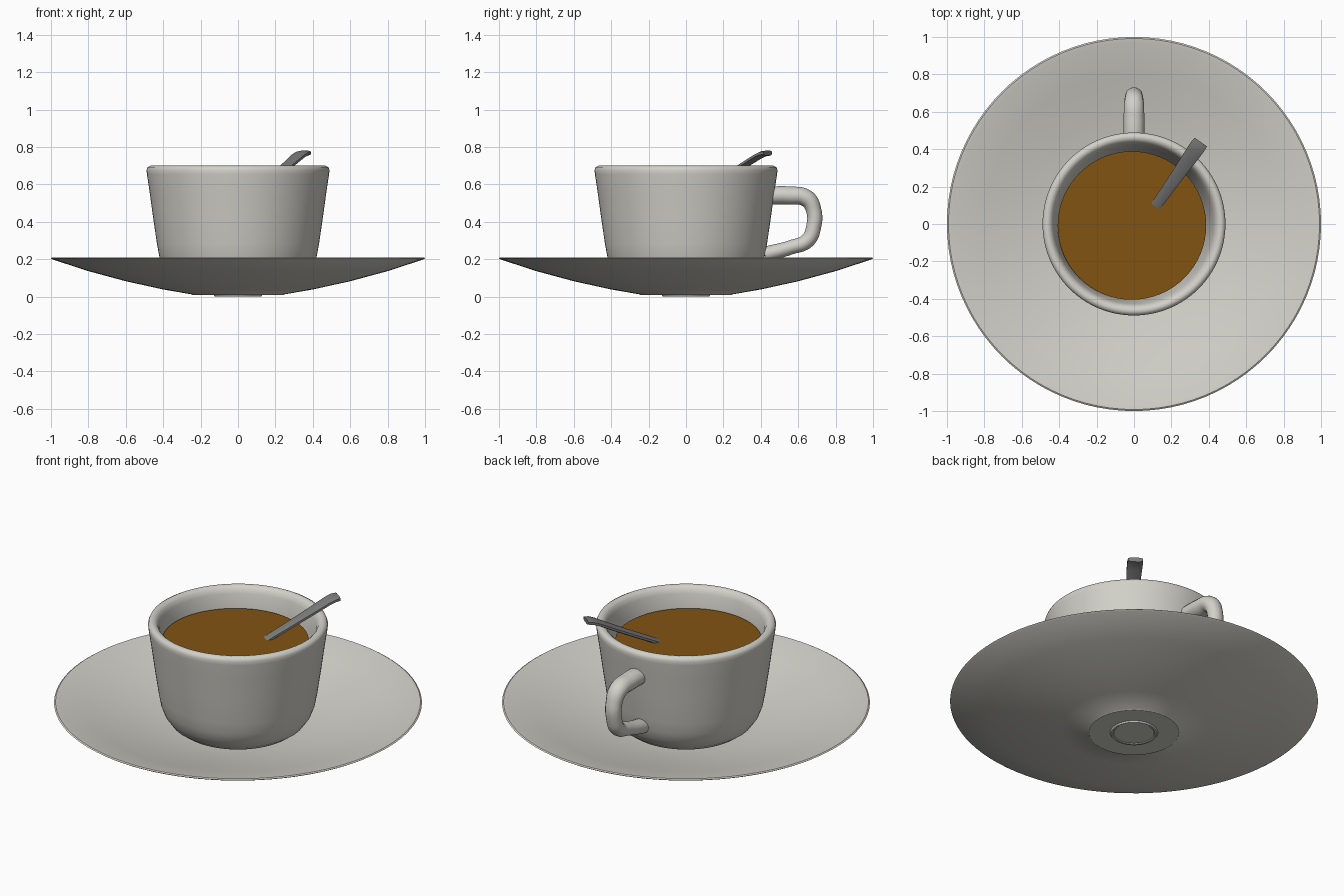
import bpy, bmesh, math
from mathutils import Vector

cube = bpy.data.objects.get("Cube")
if cube:
    bpy.data.objects.remove(cube, do_unlink=True)


def make_material(name, rgb, roughness=0.5):
    mat = bpy.data.materials.new(name)
    mat.use_nodes = True
    mat.diffuse_color = (*rgb, 1)
    bsdf = mat.node_tree.nodes["Principled BSDF"]
    bsdf.inputs["Base Color"].default_value = (*rgb, 1)
    bsdf.inputs["Roughness"].default_value = roughness
    return mat


porcelain = make_material("warm white porcelain", (0.64, 0.63, 0.58))
brown = make_material("coffee brown", (0.22, 0.088, 0.006))
steel = make_material("grey steel", (0.2, 0.2, 0.2))


def finish(obj, mat, angle=35):
    obj.data.materials.clear()
    obj.data.materials.append(mat)
    bpy.ops.object.select_all(action="DESELECT")
    obj.select_set(True)
    bpy.context.view_layer.objects.active = obj
    bpy.ops.object.shade_smooth_by_angle(angle=math.radians(angle))


def add_mesh(name, bm):
    bmesh.ops.recalc_face_normals(bm, faces=bm.faces)
    mesh = bpy.data.meshes.new(name)
    bm.to_mesh(mesh)
    bm.free()
    obj = bpy.data.objects.new(name, mesh)
    bpy.context.collection.objects.link(obj)
    return obj


def lathe(name, profile, mat, angle=35, steps=96):
    """Spin a radius/height profile around the z axis."""
    bm = bmesh.new()
    verts = [bm.verts.new((r, 0, z)) for r, z in profile]
    edges = [bm.edges.new(pair) for pair in zip(verts, verts[1:])]
    bmesh.ops.spin(bm, geom=verts + edges, cent=(0, 0, 0), axis=(0, 0, 1),
                   angle=math.tau, steps=steps, use_duplicate=False)
    bmesh.ops.remove_doubles(bm, verts=bm.verts, dist=0.0005)
    obj = add_mesh(name, bm)
    finish(obj, mat, angle)
    return obj


# Saucer: shallow dish with a stepped foot
lathe("saucer", [
    (0, 0.004), (0.11, 0.004), (0.115, 0), (0.125, 0), (0.13, 0.008),
    (0.245, 0.008), (0.25, 0.012), (0.4, 0.038), (0.6, 0.082), (0.8, 0.136),
    (0.99, 0.198), (1, 0.205), (0.992, 0.21), (0.97, 0.207),
    (0.8, 0.16), (0.6, 0.106), (0.4, 0.064), (0.25, 0.045), (0, 0.042)],
    porcelain, 30)

# Cup: flared wall, rounded base and rolled rim
lathe("cup", [
    (0, 0.055), (0.25, 0.055), (0.32, 0.072), (0.365, 0.105), (0.4, 0.155),
    (0.42, 0.21), (0.433, 0.28), (0.455, 0.43), (0.474, 0.57), (0.487, 0.655),
    (0.489, 0.677), (0.483, 0.692), (0.468, 0.7), (0.452, 0.697),
    (0.438, 0.685), (0.428, 0.66), (0.414, 0.585), (0.39, 0.4),
    (0.37, 0.24), (0.33, 0.14), (0.25, 0.1), (0, 0.095)],
    porcelain, 60)

# Coffee surface, a touch off centre
bm = bmesh.new()
bmesh.ops.create_circle(bm, cap_ends=True, segments=64, radius=0.397)
coffee = add_mesh("coffee", bm)
coffee.location = (-0.011, -0.008, 0.585)
finish(coffee, brown)

# Handle: tapered tube running down the back of the cup
curve = bpy.data.curves.new("handle", "CURVE")
curve.dimensions = "3D"
curve.bevel_depth = 0.05
curve.bevel_resolution = 5
curve.use_fill_caps = True
curve.resolution_u = 8
path = [(0.44, 0.54, 1), (0.55, 0.54, 1), (0.645, 0.525, 0.95),
        (0.682, 0.465, 0.84), (0.682, 0.37, 0.82), (0.65, 0.3, 0.82),
        (0.56, 0.263, 0.78), (0.42, 0.225, 0.85)]
spline = curve.splines.new("BEZIER")
spline.bezier_points.add(len(path) - 1)
for point, (y, z, radius) in zip(spline.bezier_points, path):
    point.co = (0, y, z)
    point.radius = radius
    point.handle_left_type = point.handle_right_type = "AUTO"
handle = bpy.data.objects.new("handle", curve)
bpy.context.collection.objects.link(handle)
bpy.ops.object.select_all(action="DESELECT")
handle.select_set(True)
bpy.context.view_layer.objects.active = handle
bpy.ops.object.convert(target="MESH")
handle = bpy.context.view_layer.objects.active
handle.scale.x = 1.12
finish(handle, porcelain, 50)

# Spoon: flat strip lofted from the sunken bowl to the handle tip
start = Vector((0.13, 0.115, 0))
along = Vector((0.575, 0.818, 0))
side = Vector((0.818, -0.575, 0))
stations = [  # distance along, height, half width
    (-0.46, 0.37, 0.035), (-0.42, 0.36, 0.065), (-0.35, 0.37, 0.08),
    (-0.27, 0.42, 0.06), (-0.2, 0.48, 0.027), (0, 0.588, 0.029),
    (0.13, 0.65, 0.033), (0.25, 0.709, 0.038), (0.33, 0.75, 0.042),
    (0.365, 0.764, 0.043), (0.395, 0.768, 0.04)]
bm = bmesh.new()
rings = []
for dist, z, half in stations:
    centre = start + along * dist + Vector((0, 0, z))
    rings.append([bm.verts.new(centre + side * half * sx + Vector((0, 0, dz)))
                  for sx, dz in ((-1, -0.007), (-0.6, -0.014), (0.6, -0.014), (1, -0.007),
                                 (1, 0.007), (0.6, 0.012), (-0.6, 0.012), (-1, 0.007))])
for a, b in zip(rings, rings[1:]):
    for i in range(len(a)):
        j = (i + 1) % len(a)
        bm.faces.new((a[i], a[j], b[j], b[i]))
bm.faces.new(rings[0])
bm.faces.new(rings[-1])
spoon = add_mesh("spoon", bm)
finish(spoon, steel, 40)
